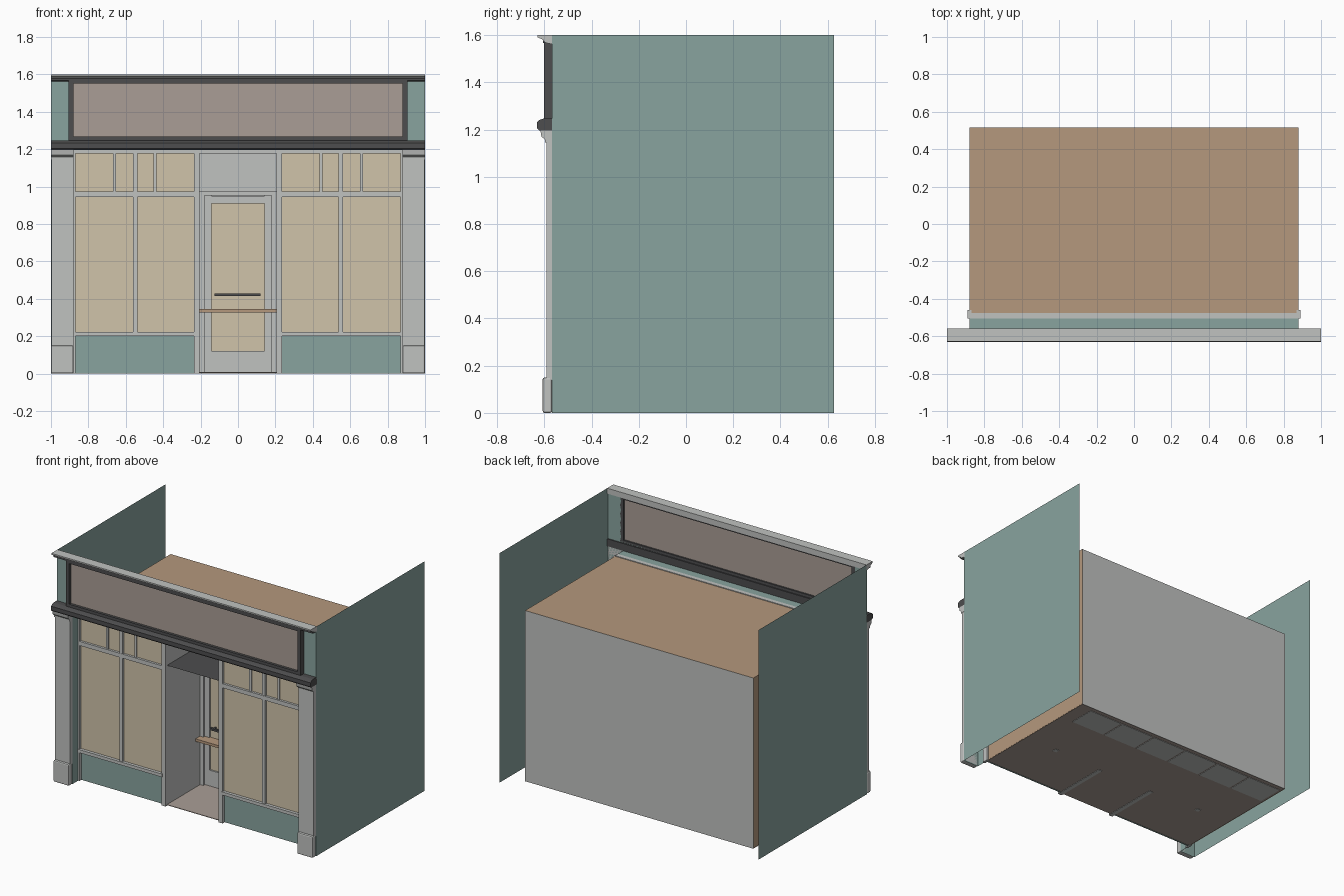
import bpy, bmesh

if "Cube" in bpy.data.objects:
    bpy.data.objects.remove(bpy.data.objects["Cube"])


def material(name, r, g, b):
    m = bpy.data.materials.new(name)
    lin = [((c / 255 + 0.055) / 1.055) ** 2.4 for c in (r, g, b)]
    m.diffuse_color = (*lin, 1)
    m.use_nodes = True
    m.node_tree.nodes["Principled BSDF"].inputs["Base Color"].default_value = m.diffuse_color
    return m


GREY = material("pale_grey_paint", 192, 194, 192)
TEAL = material("teal_paint", 137, 164, 159)
GLASS = material("cream_glass", 208, 196, 170)
DARK = material("charcoal_trim", 77, 77, 78)
MAUVE = material("mauve_stone", 170, 158, 150)
BROWN = material("brown_plaster", 181, 152, 125)


def finish(name, bm, mat, mirror, bevel=0):
    me = bpy.data.meshes.new(name)
    bm.normal_update()
    bm.to_mesh(me)
    bm.free()
    ob = bpy.data.objects.new(name, me)
    bpy.context.collection.objects.link(ob)
    me.materials.append(mat)
    if bevel:
        b = ob.modifiers.new("bevel", 'BEVEL')
        b.width, b.segments = bevel, 2
    if mirror:
        ob.modifiers.new("mirror", 'MIRROR').use_axis = (True, False, False)
    return ob


def box(name, x, y, z, mat, mirror=False, bevel=0):
    """Box from (min, max) ranges; a range with equal ends makes a flat sheet."""
    bm = bmesh.new()
    flat = [i for i, r in enumerate((x, y, z)) if r[0] == r[1]]
    if flat:
        a, b = [i for i in range(3) if i != flat[0]]
        pts = []
        for u, v in ((0, 0), (1, 0), (1, 1), (0, 1)):
            p = [x[0], y[0], z[0]]
            p[a], p[b] = (x, y, z)[a][u], (x, y, z)[b][v]
            pts.append(bm.verts.new(p))
        bm.faces.new(pts)
    else:
        bmesh.ops.create_cube(bm, size=1)
        for v in bm.verts:
            v.co = [(r[0] + r[1]) / 2 + c * (r[1] - r[0]) for c, r in zip(v.co, (x, y, z))]
    return finish(name, bm, mat, mirror, bevel)


def moulding(name, x, profile, mat, mirror=False):
    """Extrude a (y, z) profile along x."""
    bm = bmesh.new()
    f = bm.faces.new([bm.verts.new((x[0], y, z)) for y, z in profile])
    ext = bmesh.ops.extrude_face_region(bm, geom=[f])
    for v in ext["geom"]:
        if isinstance(v, bmesh.types.BMVert):
            v.co.x = x[1]
    bmesh.ops.recalc_face_normals(bm, faces=bm.faces)
    return finish(name, bm, mat, mirror)


FY = -0.567   # facade plane

# Outer side walls and the thin facade sheet around the sign
box("side_wall", (1, 1), (FY, 0.627), (0, 1.6), TEAL, True)
box("facade_lower_side", (0.88, 1), (FY, FY), (0, 1.22), TEAL, True)
box("facade_upper_side", (0.9, 1), (FY, FY), (1.22, 1.6), TEAL, True)
box("facade_top_strip", (-0.9, 0.9), (FY, FY), (1.56, 1.6), TEAL)
box("facade_bottom_strip", (-0.9, 0.9), (FY, FY), (1.195, 1.255), TEAL)
box("soffit", (-0.88, 0.88), (FY, -0.5), (1.194, 1.194), TEAL)
box("pilaster_return", (0.88, 0.88), (FY, -0.475), (0, 1.194), TEAL, True)

# Sign panel and frame
box("sign_panel", (-0.89, 0.89), (-0.584, -0.578), (1.255, 1.56), MAUVE)
box("sign_frame_stile", (0.88, 0.905), (-0.602, FY), (1.245, 1.572), DARK, True)
box("sign_frame_top", (-0.88, 0.88), (-0.602, FY), (1.55, 1.572), DARK)
box("sign_frame_bottom", (-0.88, 0.88), (-0.602, FY), (1.245, 1.267), DARK)

# Cornice and ledge
moulding("cornice", (-1, 1), [(-0.56, 1.6), (-0.628, 1.6), (-0.628, 1.59), (-0.61, 1.583),
         (-0.59, 1.566), (-0.567, 1.562), (-0.56, 1.562)], GREY)
box("cornice_shadow_bead", (-1, 1), (-0.605, FY), (1.566, 1.578), DARK)
moulding("ledge", (-1, 1), [(-0.56, 1.196), (-0.622, 1.196), (-0.63, 1.204), (-0.63, 1.232),
         (-0.622, 1.24), (-0.602, 1.247), (-0.56, 1.247)], DARK)

# Pilasters
box("pilaster_shaft", (0.88, 0.998), (-0.591, FY), (0.14, 1.16), GREY, True)
box("pilaster_base", (0.88, 1), (-0.607, FY), (0, 0.15), GREY, True, 0.008)
moulding("pilaster_capital", (0.88, 1), [(FY, 1.145), (-0.598, 1.145), (-0.598, 1.158),
         (-0.612, 1.17), (-0.617, 1.196), (FY, 1.196)], GREY, True)

# Shop windows: riser, sill, glass and bars
box("stall_riser", (0.23, 0.88), (-0.482, -0.475), (0, 0.205), TEAL, True)
box("window_sill", (0.23, 0.88), (-0.51, -0.475), (0.2, 0.222), GREY, True)
box("window_glass", (0.22, 0.878), (-0.489, -0.483), (0.21, 1.185), GLASS, True)
box("window_head", (-0.88, 0.88), (-0.505, -0.475), (1.177, 1.195), GREY)
box("window_transom", (0.23, 0.88), (-0.505, -0.475), (0.945, 0.974), GREY, True)
box("window_mullion", (0.538, 0.562), (-0.503, -0.475), (0.215, 1.18), GREY, True)
box("window_end_stile", (0.87, 0.889), (-0.505, -0.46), (0.0, 1.19), GREY, True)
for i, cx in enumerate((0.443, 0.66)):
    box(f"transom_bar_{i + 1}", (cx - 0.008, cx + 0.008), (-0.498, -0.478), (0.97, 1.18), GREY, True)

# Entrance recess
box("recess_wall", (0.205, 0.235), (-0.505, -0.085), (0, 1.18), GREY, True)
box("recess_ceiling", (-0.206, 0.206), (-0.49, -0.08), (0.978, 0.978), DARK)
box("recess_back_panel", (-0.206, 0.206), (-0.1, -0.09), (0.975, 1.185), GREY)
box("recess_floor", (-0.206, 0.206), (-0.49, -0.08), (0.004, 0.008), MAUVE)

# Door
box("door_jamb", (0.18, 0.206), (-0.125, -0.08), (0.008, 0.975), GREY, True)
box("door_frame_head", (-0.18, 0.18), (-0.125, -0.08), (0.952, 0.975), GREY)
box("door_stile", (0.143, 0.183), (-0.11, -0.08), (0.01, 0.955), GREY, True)
box("door_top_rail", (-0.143, 0.143), (-0.11, -0.08), (0.91, 0.95), GREY)
box("door_bottom_rail", (-0.143, 0.143), (-0.11, -0.08), (0.01, 0.12), GREY)
box("door_glass", (-0.145, 0.145), (-0.099, -0.093), (0.11, 0.92), GLASS)
box("door_push_bar", (-0.125, 0.12), (-0.135, -0.12), (0.414, 0.428), DARK)
box("door_push_bar_mount", (0.095, 0.107), (-0.122, -0.098), (0.415, 0.427), DARK, True)
box("door_shelf", (-0.206, 0.206), (-0.175, -0.1), (0.328, 0.346), BROWN)

# Interior shell
box("room_ceiling", (-0.88, 0.88), (-0.475, 0.515), (1.19, 1.19), BROWN)
box("room_side_wall", (0.879, 0.879), (-0.475, 0.515), (0, 1.19), BROWN, True)
box("room_back_wall", (-0.88, 0.88), (0.515, 0.515), (0, 1.19), GREY)
box("room_floor", (-0.88, 0.88), (-0.48, 0.515), (0.003, 0.003), MAUVE)

# Undersides of a cabinet row and two table feet, showing through the floor
for i in range(6):
    x0 = -0.86 + i * 0.275
    box(f"cabinet_base_{i + 1}", (x0, x0 + 0.262), (0.29, 0.48), (0, 0.006), GREY)
box("table_foot", (0.6, 0.63), (-0.09, -0.06), (0, 0.006), GREY, True)
